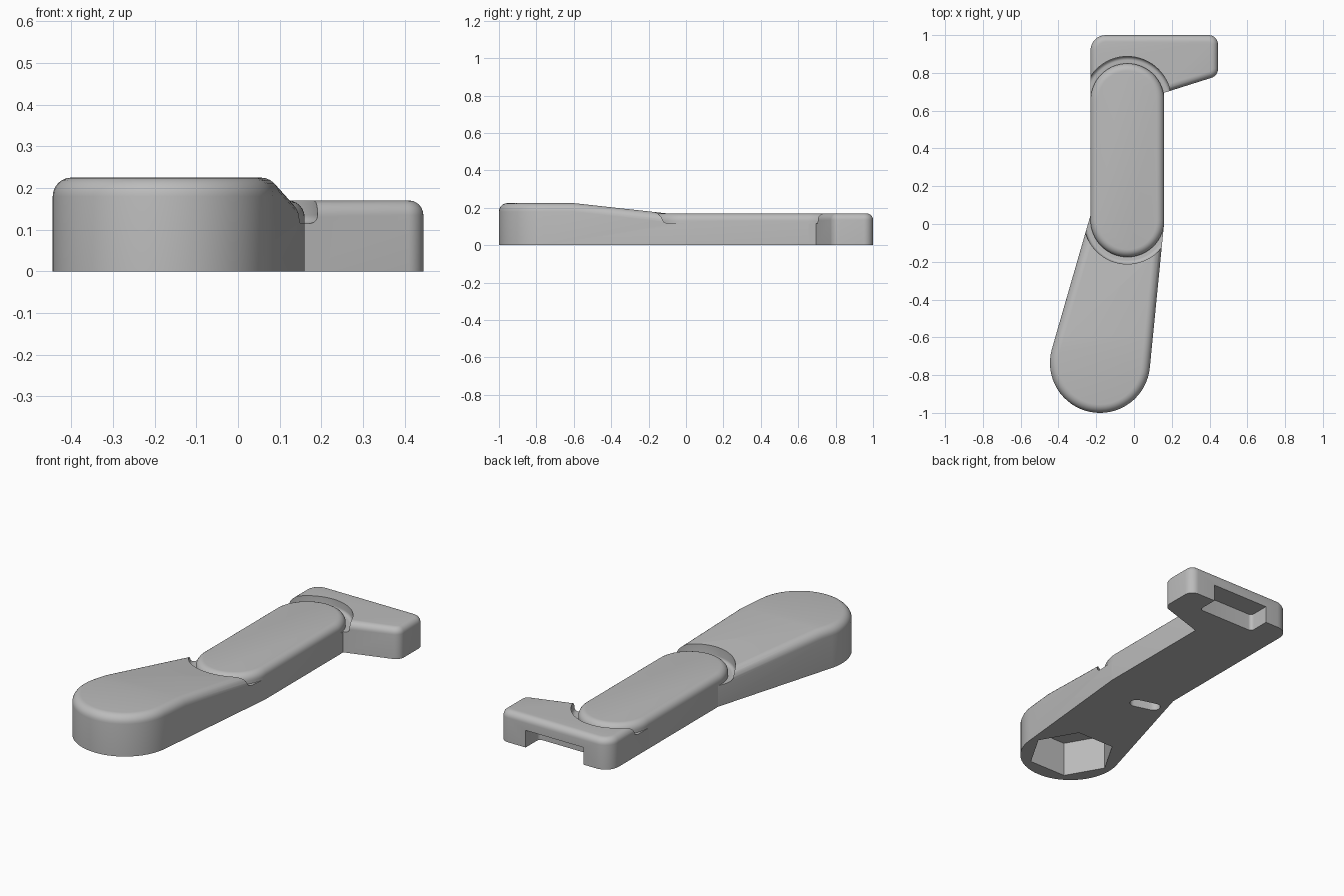
import bpy, bmesh, math
from mathutils import Vector

if "Cube" in bpy.data.objects:
    bpy.data.objects.remove(bpy.data.objects["Cube"], do_unlink=True)

grey = bpy.data.materials.new("plain grey")
grey.use_nodes = True
grey.diffuse_color = (0.5, 0.5, 0.5, 1)
grey.node_tree.nodes["Principled BSDF"].inputs["Base Color"].default_value = (0.5, 0.5, 0.5, 1)


def arc(center, radius, start, end, steps):
    return [Vector((center[0] + radius * math.cos(start + (end - start) * i / steps),
                    center[1] + radius * math.sin(start + (end - start) * i / steps)))
            for i in range(steps + 1)]


def capsule(c1, r1, c2, r2, steps=32):
    """Outline wrapped around two circles."""
    d = Vector(c2) - Vector(c1)
    a = math.atan2(d.y, d.x)
    b = math.acos((r1 - r2) / d.length)
    return arc(c2, r2, a - b, a + b, steps) + arc(c1, r1, a + b, a + 2 * math.pi - b, steps)


def rounded(corners, steps=8):
    """Polygon whose corners (x, y, radius) are filleted, counter-clockwise."""
    out = []
    for i, (x, y, r) in enumerate(corners):
        p = Vector((x, y))
        if r == 0:
            out.append(p)
            continue
        u = (Vector(corners[i - 1][:2]) - p).normalized()
        v = (Vector(corners[(i + 1) % len(corners)][:2]) - p).normalized()
        half = u.angle(v) / 2
        center = p + (u + v).normalized() * r / math.sin(half)
        start = math.atan2(u.x, -u.y) - math.pi / 2
        t = p + u * r / math.tan(half) - center
        start = math.atan2(t.y, t.x)
        out += arc(center, r, start, start + math.pi - 2 * half, steps)
    return out


def prism(name, outline, z0, z1, bevel=0, bevel_up=True, slope=None):
    """Extruded outline with an optional sloped top and a rounded top or bottom rim."""
    bm = bmesh.new()
    face = bm.faces.new([bm.verts.new((p.x, p.y, z0)) for p in outline])
    up = bmesh.ops.extrude_face_region(bm, geom=[face])["geom"]
    bmesh.ops.translate(bm, vec=(0, 0, z1 - z0),
                        verts=[g for g in up if isinstance(g, bmesh.types.BMVert)])
    if slope:
        cut = bmesh.ops.bisect_plane(bm, geom=bm.verts[:] + bm.edges[:] + bm.faces[:],
                                     plane_co=slope[0], plane_no=slope[1], clear_outer=True)
        edges = [g for g in cut["geom_cut"] if isinstance(g, bmesh.types.BMEdge)]
        bmesh.ops.holes_fill(bm, edges=[e for e in edges if e.is_boundary])
    bmesh.ops.recalc_face_normals(bm, faces=bm.faces[:])
    bm.normal_update()
    if bevel:
        sign = 1 if bevel_up else -1
        rim = [e for e in bm.edges if len(e.link_faces) == 2
               and max(f.normal.z * sign for f in e.link_faces) > 0.8
               and min(abs(f.normal.z) for f in e.link_faces) < 0.3]
        bmesh.ops.bevel(bm, geom=rim, offset=bevel, offset_type="OFFSET",
                        segments=6, profile=0.5, affect="EDGES", clamp_overlap=False)
    mesh = bpy.data.meshes.new(name)
    bm.to_mesh(mesh)
    bm.free()
    mesh.materials.append(grey)
    ob = bpy.data.objects.new(name, mesh)
    bpy.context.collection.objects.link(ob)
    return ob


def activate(ob):
    bpy.ops.object.select_all(action="DESELECT")
    ob.select_set(True)
    bpy.context.view_layer.objects.active = ob


def subtract(ob, cutter):
    mod = ob.modifiers.new("cut", "BOOLEAN")
    mod.operation, mod.solver, mod.object = "DIFFERENCE", "EXACT", cutter
    activate(ob)
    bpy.ops.object.modifier_apply(modifier=mod.name)


# Main parts: broad paddle, raised middle grip and hooked head
near, far = (-0.035, 0.02), (-0.035, 0.655)
hub = (-0.18, -0.735)
paddle = prism("paddle", capsule(hub, 0.265, near, 0.195), 0, 0.225, 0.045,
               slope=((0, -0.6, 0.225), Vector((0, 0.11, 1)).normalized()))
grip = prism("grip", capsule(near, 0.195, far, 0.195), 0, 0.17, 0.04)
head = prism("head", rounded([(-0.23, 0.655, 0), (0.16, 0.655, 0), (0.16, 0.695, 0),
                              (0.445, 0.785, 0.05), (0.445, 1, 0.05), (-0.23, 1, 0.08)]),
             0, 0.17, 0.035)

# Cutters: curved groove, hexagonal socket, underside slot and rear notch
groove = prism("groove_cutter", capsule(near, 0.232, far, 0.232), 0.115, 0.4, 0.02, False)
socket = prism("socket_cutter", arc((-0.178, -0.725), 0.228, 0, math.pi * 5 / 3, 5), -0.1, 0.195)
slot = prism("slot_cutter", capsule((-0.19, -0.065), 0.035, (-0.095, -0.092), 0.035, 12), -0.1, 0.1)
notch = prism("notch_cutter", rounded([(-0.07, 0.88, 0.02), (0.285, 0.88, 0.02),
                                       (0.285, 1.1, 0), (-0.07, 1.1, 0)]), -0.1, 0.095)

for part, cutters in ((paddle, (groove, socket, slot)), (grip, (slot,)), (head, (groove, notch))):
    for cutter in cutters:
        subtract(part, cutter)
    activate(part)
    bpy.ops.object.shade_smooth_by_angle(angle=math.radians(30))

for cutter in (groove, socket, slot, notch):
    bpy.data.objects.remove(cutter, do_unlink=True)
